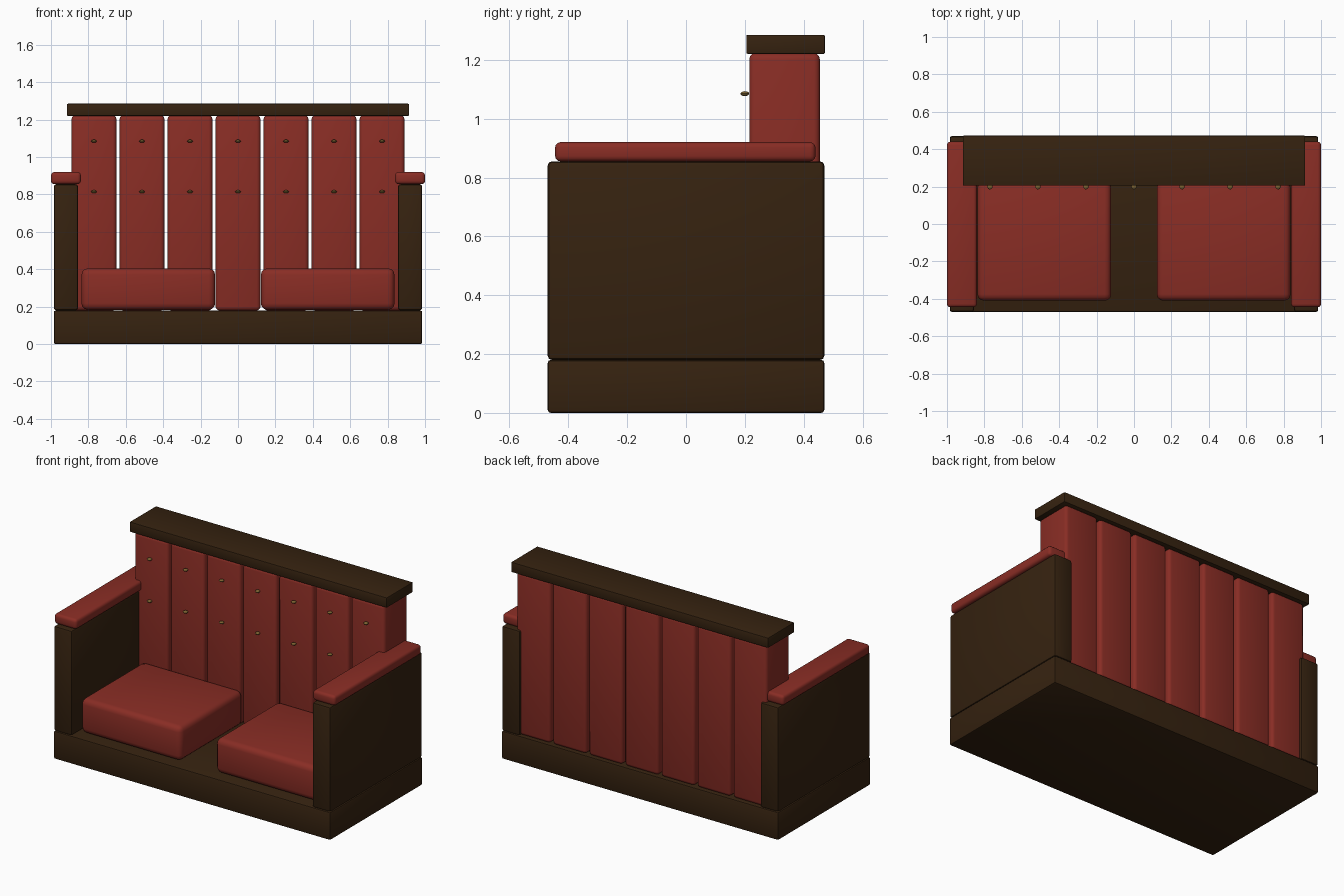
import bpy

if "Cube" in bpy.data.objects:
    bpy.data.objects.remove(bpy.data.objects["Cube"])


def material(name, rgb):
    m = bpy.data.materials.new(name)
    m.diffuse_color = (*rgb, 1)
    m.use_nodes = True
    m.node_tree.nodes["Principled BSDF"].inputs["Base Color"].default_value = m.diffuse_color
    return m


wood = material("dark_wood", (0.036, 0.016, 0.005))
red = material("red_upholstery", (0.25, 0.026, 0.018))
brass = material("aged_brass", (0.2, 0.12, 0.03))


def finish(obj, name, mat):
    obj.name = name
    obj.data.materials.append(mat)
    bpy.ops.object.shade_smooth_by_angle(angle=0.6)


def box(name, x, y, z, mat, bevel, segments=2):
    """Rounded box given by (min, max) ranges on each axis."""
    ranges = (x, y, z)
    bpy.ops.mesh.primitive_cube_add(size=1, location=[(a + b) / 2 for a, b in ranges])
    obj = bpy.context.object
    obj.scale = [b - a for a, b in ranges]
    bpy.ops.object.transform_apply(location=False, rotation=False, scale=True)
    mod = obj.modifiers.new("rounded_edges", 'BEVEL')
    mod.width, mod.segments = bevel, segments
    bpy.ops.object.modifier_apply(modifier=mod.name)
    finish(obj, name, mat)


# Plinth and top rail
box("base", (-0.985, 0.985), (-0.47, 0.47), (0, 0.18), wood, 0.01)
box("top_rail", (-0.915, 0.915), (0.205, 0.472), (1.22, 1.285), wood, 0.005)

# Arms and seat cushions on both sides
for side, s in (("left", -1), ("right", 1)):
    def span(a, b):
        return tuple(sorted((s * a, s * b)))
    box(side + "_arm_panel", span(0.855, 0.985), (-0.47, 0.47), (0.18, 0.855), wood, 0.014)
    box(side + "_armrest", span(0.84, 1.0), (-0.445, 0.44), (0.855, 0.92), red, 0.018, 3)
    box(side + "_seat_cushion", span(0.122, 0.837), (-0.41, 0.23), (0.183, 0.405), red, 0.035, 3)

# Padded back panels, each with two buttons
for i in range(7):
    x = (i - 3) * 0.2567
    box(f"back_panel_{i + 1}", (x - 0.12, x + 0.12), (0.215, 0.455), (0.18, 1.222), red, 0.02, 3)
    for row, z in (("lower", 0.815), ("upper", 1.085)):
        bpy.ops.mesh.primitive_uv_sphere_add(segments=16, ring_count=8, radius=0.015,
                                             location=(x, 0.2, z))
        button = bpy.context.object
        button.scale.z = 0.55
        bpy.ops.object.transform_apply(location=False, rotation=False, scale=True)
        finish(button, f"{row}_button_{i + 1}", brass)
